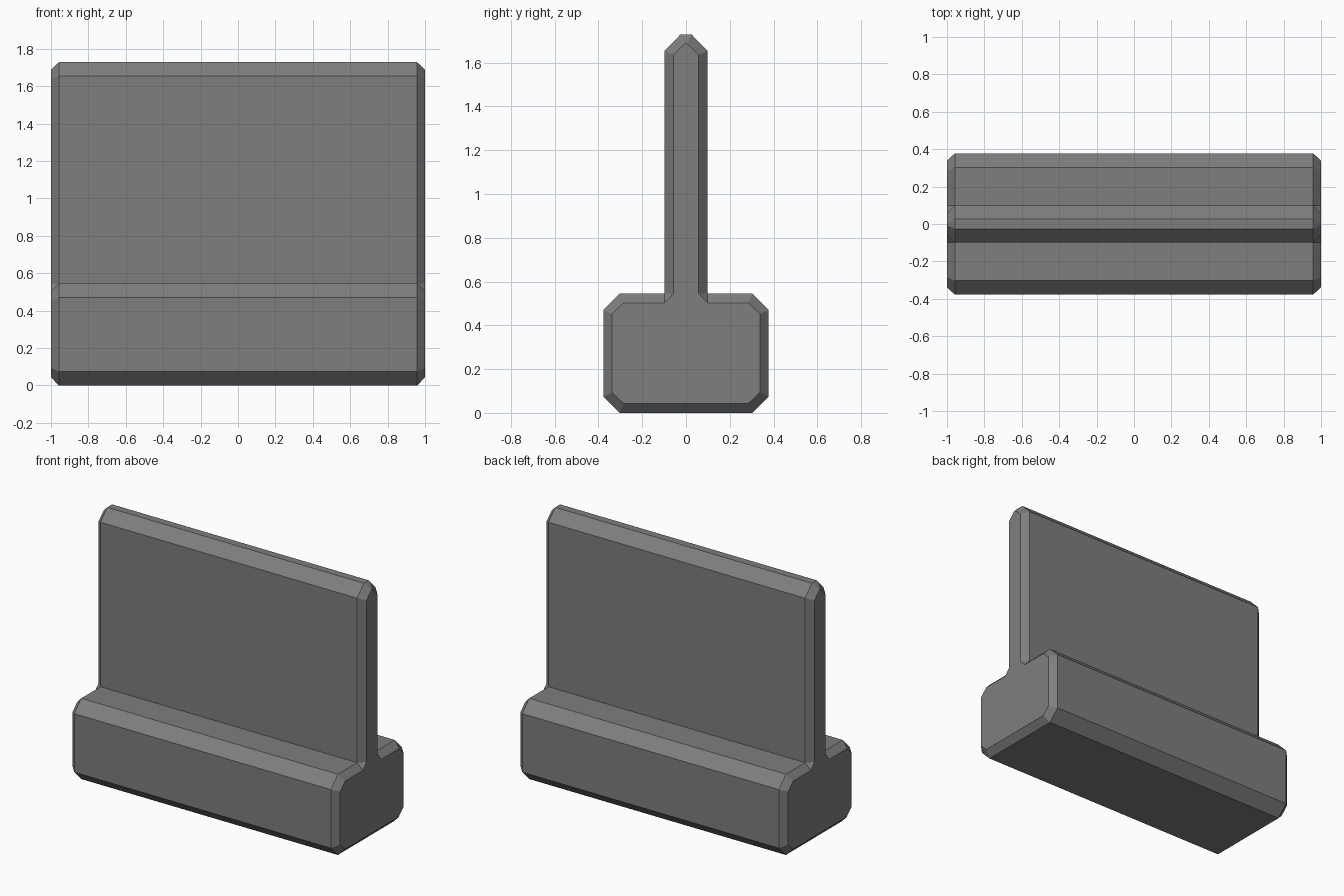
import bpy
import bmesh

cube = bpy.data.objects.get("Cube")
if cube:
    bpy.data.objects.remove(cube, do_unlink=True)

# Material
grey = bpy.data.materials.new("concrete_grey")
grey.use_nodes = True
colour = (0.21, 0.21, 0.21, 1)
grey.diffuse_color = colour
grey.node_tree.nodes["Principled BSDF"].inputs["Base Color"].default_value = colour

# Half profiles (y, z) from bottom to top: full section and chamfered end cap.
# The inner corner is doubled in the section to match the cap's small chamfer.
section = [(0.303, 0), (0.378, 0.075), (0.378, 0.47), (0.303, 0.545),
           (0.098, 0.545), (0.098, 0.545), (0.098, 1.655), (0.026, 1.728)]
cap = [(0.285, 0.043), (0.338, 0.093), (0.338, 0.453), (0.285, 0.503),
       (0.098, 0.503), (0.058, 0.545), (0.058, 1.635), (0.005, 1.687)]


def ring(bm, half, x):
    """Closed outline made by mirroring a half profile across y = 0."""
    outline = half + [(-y, z) for y, z in reversed(half)]
    return [bm.verts.new((x, y, z)) for y, z in outline]


# Barrier: footing and upright wall in one piece, with chamfered ends
bm = bmesh.new()
rings = [ring(bm, cap, -1), ring(bm, section, -0.958),
         ring(bm, section, 0.958), ring(bm, cap, 1)]
for a, b in zip(rings, rings[1:]):
    for i in range(len(a)):
        j = (i + 1) % len(a)
        bm.faces.new((a[i], a[j], b[j], b[i]))
bm.faces.new(rings[0])
bm.faces.new(rings[-1])
bmesh.ops.remove_doubles(bm, verts=bm.verts[:], dist=0.001)
bmesh.ops.recalc_face_normals(bm, faces=bm.faces[:])

mesh = bpy.data.meshes.new("barrier_wall")
bm.to_mesh(mesh)
bm.free()
mesh.materials.append(grey)
barrier = bpy.data.objects.new("barrier_wall", mesh)
bpy.context.collection.objects.link(barrier)
